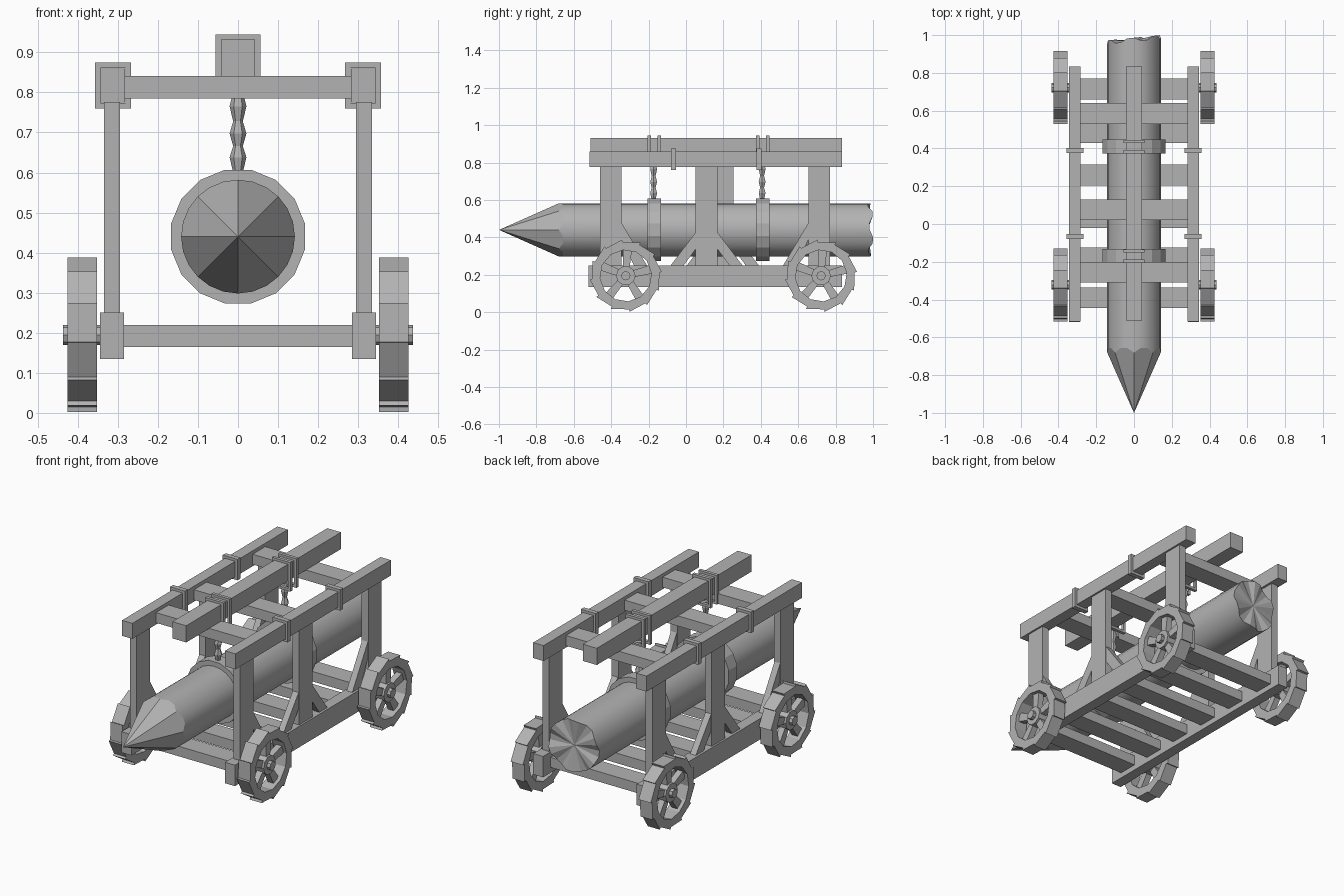
import bpy, bmesh, math
from math import sin, cos, pi

if "Cube" in bpy.data.objects:
    bpy.data.objects.remove(bpy.data.objects["Cube"])

wood = bpy.data.materials.new("plain grey")
wood.diffuse_color = (0.45, 0.45, 0.45, 1)
wood.use_nodes = True
wood.node_tree.nodes["Principled BSDF"].inputs["Base Color"].default_value = wood.diffuse_color


def mesh(name, verts, faces, smooth=()):
    me = bpy.data.meshes.new(name)
    me.from_pydata(verts, [], faces)
    bm = bmesh.new()
    bm.from_mesh(me)
    bmesh.ops.recalc_face_normals(bm, faces=bm.faces)
    bm.to_mesh(me)
    bm.free()
    for i in smooth:
        me.polygons[i].use_smooth = True
    me.materials.append(wood)
    ob = bpy.data.objects.new(name, me)
    bpy.context.collection.objects.link(ob)
    return ob


def prism(name, x0, x1, profile):
    """Extrude a (y, z) profile along x."""
    n = len(profile)
    verts = [(x, y, z) for x in (x0, x1) for y, z in profile]
    faces = [list(range(n)), list(range(n, 2 * n))]
    faces += [(i, (i + 1) % n, n + (i + 1) % n, n + i) for i in range(n)]
    return mesh(name, verts, faces)


def box(name, x0, x1, y0, y1, z0, z1):
    return prism(name, x0, x1, [(y0, z0), (y1, z0), (y1, z1), (y0, z1)])


def disc(name, x0, x1, y, z, r, n):
    return prism(name, x0, x1, [(y + r * cos(2 * pi * i / n), z + r * sin(2 * pi * i / n))
                                for i in range(n)])


def collar(name, cx, hx, y0, y1, z0, z1, t):
    """Square band around a beam, t thick."""
    verts, faces = [], []
    for y in (y0, y1):
        for g in (0, t):
            verts += [(cx - hx + g, y, z0 + g), (cx + hx - g, y, z0 + g),
                      (cx + hx - g, y, z1 - g), (cx - hx + g, y, z1 - g)]
    for i in range(4):
        j = (i + 1) % 4
        faces += [(i, j, 4 + j, 4 + i), (8 + i, 8 + j, 12 + j, 12 + i),
                  (i, j, 8 + j, 8 + i), (4 + i, 4 + j, 12 + j, 12 + i)]
    return mesh(name, verts, faces)


# Hanging log with faceted point and rough cut end
R, CZ, N, FACETS = 0.142, 0.44, 24, 8
front, back = [], []
step = 2 * pi / FACETS
for i in range(N):
    a = 2 * pi * i / N
    off = a % step - step / 2
    y = -1 + 0.32 * cos(off) / cos(step / 2)
    front.append((R * cos(a), y, CZ + R * sin(a)))
    back.append((R * cos(a), 0.977 + 0.014 * cos(a) + (0.009 if (i // 2) % 2 else -0.009),
                 CZ + R * sin(a)))
verts = front + back + [(0, -1, CZ), (0, 0.97, CZ)]
faces = [(i, (i + 1) % N, N + (i + 1) % N, N + i) for i in range(N)]
faces += [(i, (i + 1) % N, 2 * N) for i in range(N)]
faces += [(N + i, N + (i + 1) % N, 2 * N + 1) for i in range(N)]
mesh("ram_log", verts, faces, range(N))

# Log bands, ropes and beam collars
for yc in (-0.17, 0.41):
    n, verts, faces = 16, [], []
    for y, r in ((yc - 0.037, 0.138), (yc - 0.037, 0.17), (yc + 0.037, 0.17), (yc + 0.037, 0.138)):
        verts += [(r * cos(2 * pi * (i + .5) / n), y, CZ + r * sin(2 * pi * (i + .5) / n))
                  for i in range(n)]
    for k in range(4):
        for i in range(n):
            j, m = (i + 1) % n, (k + 1) % 4
            faces.append((k * n + i, k * n + j, m * n + j, m * n + i))
    mesh("log_band", verts, faces)

    rings = [(0.60, .012), (0.638, .021), (0.666, .012), (0.697, .021),
             (0.728, .012), (0.765, .021), (0.795, .014)]
    verts = [(r * cos(pi * i / 3), yc - 0.003 + r * sin(pi * i / 3), z)
             for z, r in rings for i in range(6)]
    faces = [(k * 6 + i, k * 6 + (i + 1) % 6, k * 6 + 6 + (i + 1) % 6, k * 6 + 6 + i)
             for k in range(len(rings) - 1) for i in range(6)]
    faces += [list(range(6)), list(range(36, 42))]
    mesh("rope", verts, faces)
    for d in (-0.027, 0.027):
        collar("beam_collar", 0, 0.056, yc + d - 0.009, yc + d + 0.009, 0.785, 0.945, 0.014)

# Top centre beam and cross beams
box("centre_beam", -0.042, 0.042, -0.51, 0.835, 0.84, 0.932)
for y in (-0.255, 0.075, 0.585):
    box("top_cross_beam", -0.29, 0.29, y - 0.055, y + 0.055, 0.785, 0.841)
for y in (-0.39, -0.18, 0.035, 0.26, 0.485, 0.715):
    box("floor_beam", -0.3, 0.3, y - 0.055, y + 0.055, 0.165, 0.22)

# Side frames
for s in (-1, 1):
    box("bottom_rail", s * 0.285, s * 0.345, -0.52, 0.835, 0.135, 0.25)
    box("top_rail", s * 0.282, s * 0.345, -0.515, 0.835, 0.775, 0.86)
    for y in (-0.067, 0.39):
        collar("rail_collar", s * 0.312, 0.045, y - 0.013, y + 0.013, 0.76, 0.875, 0.014)
    mid = 0.11 if s > 0 else 0.197
    for y, sides in ((-0.402, (1,)), (mid, (-1, 1)), (0.712, (-1,))):
        box("post", s * 0.294, s * 0.335, y - 0.058, y + 0.058, 0.24, 0.785)
        top = 0.43 if len(sides) == 2 else 0.48
        for d in sides:
            e = y + d * 0.056
            prism("brace", s * 0.297, s * 0.332,
                  [(e, top), (e + d * 0.14, 0.245), (e + d * 0.07, 0.245), (e, top - 0.09)])

# Wheels with stepped rim planks, five spokes, hub and axle
for s in (-1, 1):
    for yc in (-0.322, 0.722):
        zc, n = 0.195, 12

        def pol(r, a):
            return (yc + r * cos(a), zc + r * sin(a))

        for i in range(n):
            a, b = 2 * pi * i / n + 0.1, 2 * pi * (i + 1) / n + 0.1
            prism("rim_plank", s * 0.352, s * 0.426,
                  [pol(0.138, a), pol(0.194, a), pol(0.181, b), pol(0.138, b)])
        for i in range(5):
            a = 2 * pi * i / 5 + 0.25
            u, v = (cos(a), sin(a)), (-sin(a), cos(a))
            prism("spoke", s * 0.372, s * 0.406,
                  [(yc + u[0] * r + v[0] * w, zc + u[1] * r + v[1] * w)
                   for r, w in ((0.03, -0.017), (0.145, -0.024), (0.145, 0.024), (0.03, 0.017))])
        disc("hub", s * 0.36, s * 0.418, yc, zc, 0.052, 10)
        disc("axle", s * 0.32, s * 0.437, yc, zc, 0.025, 8)
